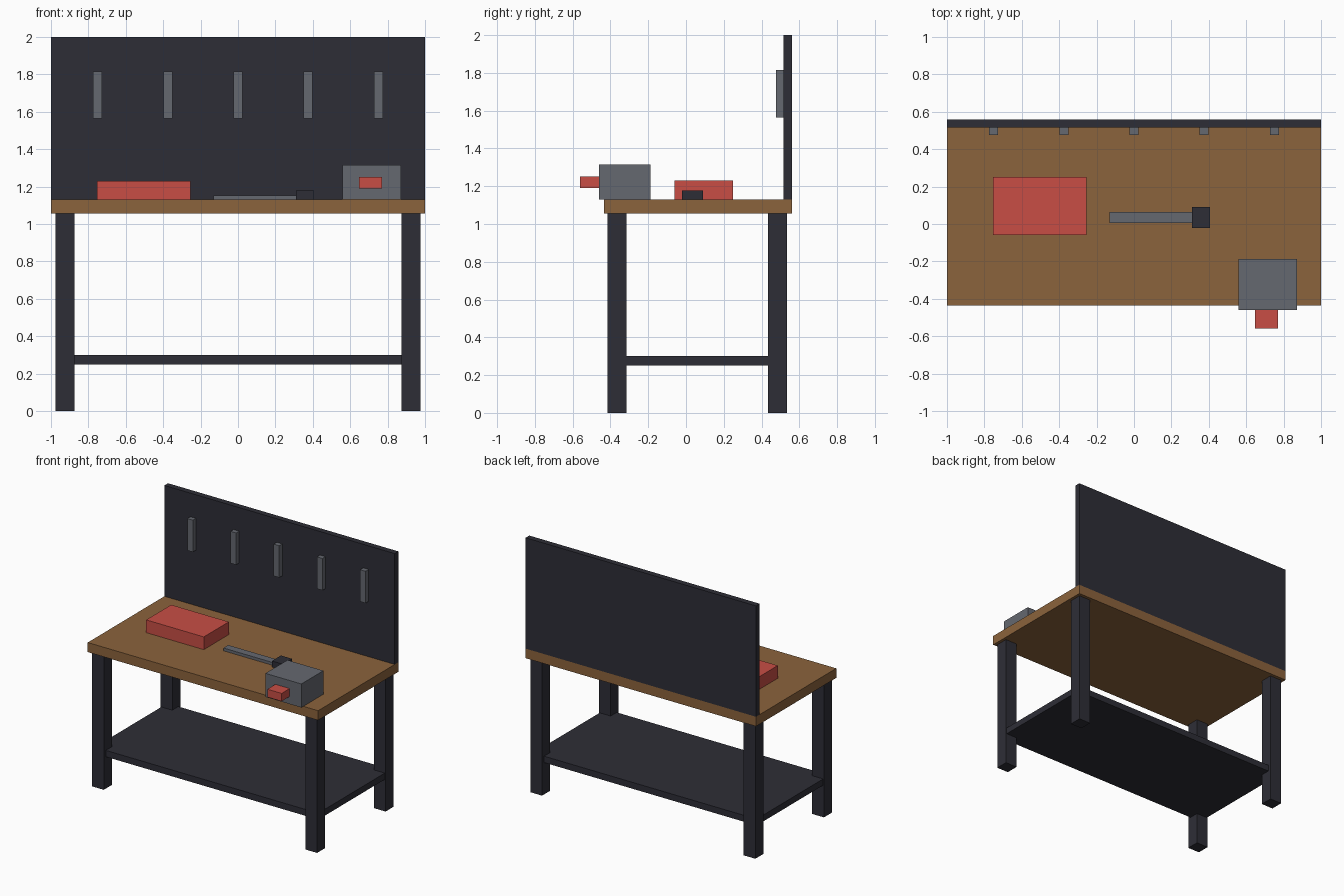
import bpy

if "Cube" in bpy.data.objects:
    bpy.data.objects.remove(bpy.data.objects["Cube"])


def material(name, rgb):
    m = bpy.data.materials.new(name)
    m.diffuse_color = (*rgb, 1.0)
    m.use_nodes = True
    m.node_tree.nodes["Principled BSDF"].inputs["Base Color"].default_value = m.diffuse_color
    return m


wood = material("wood brown", (0.26, 0.125, 0.045))
dark = material("dark metal", (0.027, 0.027, 0.037))
grey = material("steel grey", (0.13, 0.138, 0.162))
red = material("tool red", (0.58, 0.076, 0.06))


def box(name, x, y, z, mat):
    """Box from its (min, max) range on each axis."""
    centre = [(a + b) / 2 for a, b in (x, y, z)]
    bpy.ops.mesh.primitive_cube_add(size=1, location=centre)
    ob = bpy.context.object
    ob.name = name
    ob.scale = [b - a for a, b in (x, y, z)]
    bpy.ops.object.transform_apply(location=False, rotation=False, scale=True)
    ob.data.materials.append(mat)
    return ob


# Bench frame
TOP = 1.13
box("worktop", (-1, 1), (-0.435, 0.56), (1.055, TOP), wood)
for side, x in (("left", (-0.977, -0.875)), ("right", (0.875, 0.977))):
    for end, y in (("front", (-0.415, -0.315)), ("back", (0.435, 0.535))):
        box(f"{end}_{side}_leg", x, y, (0, 1.055), dark)
box("lower_shelf", (-0.97, 0.97), (-0.39, 0.51), (0.25, 0.30), dark)

# Back board with hanging tools
box("back_board", (-1, 1), (0.515, 0.56), (TOP, 2.0), dark)
for i in range(5):
    cx = -0.75 + 0.375 * i
    box(f"hanging_tool_{i + 1}", (cx - 0.024, cx + 0.024),
        (0.477, 0.515), (1.565, 1.815), grey)

# Toolbox
box("toolbox", (-0.755, -0.255), (-0.06, 0.25), (TOP, 1.23), red)

# Hammer
box("hammer_handle", (-0.13, 0.31), (0.005, 0.065), (TOP, 1.152), grey)
box("hammer_head", (0.31, 0.407), (-0.022, 0.09), (TOP, 1.178), dark)

# Vise
box("vise_body", (0.56, 0.872), (-0.46, -0.187), (TOP, 1.315), grey)
box("vise_jaw", (0.647, 0.771), (-0.56, -0.46), (1.19, 1.252), red)
